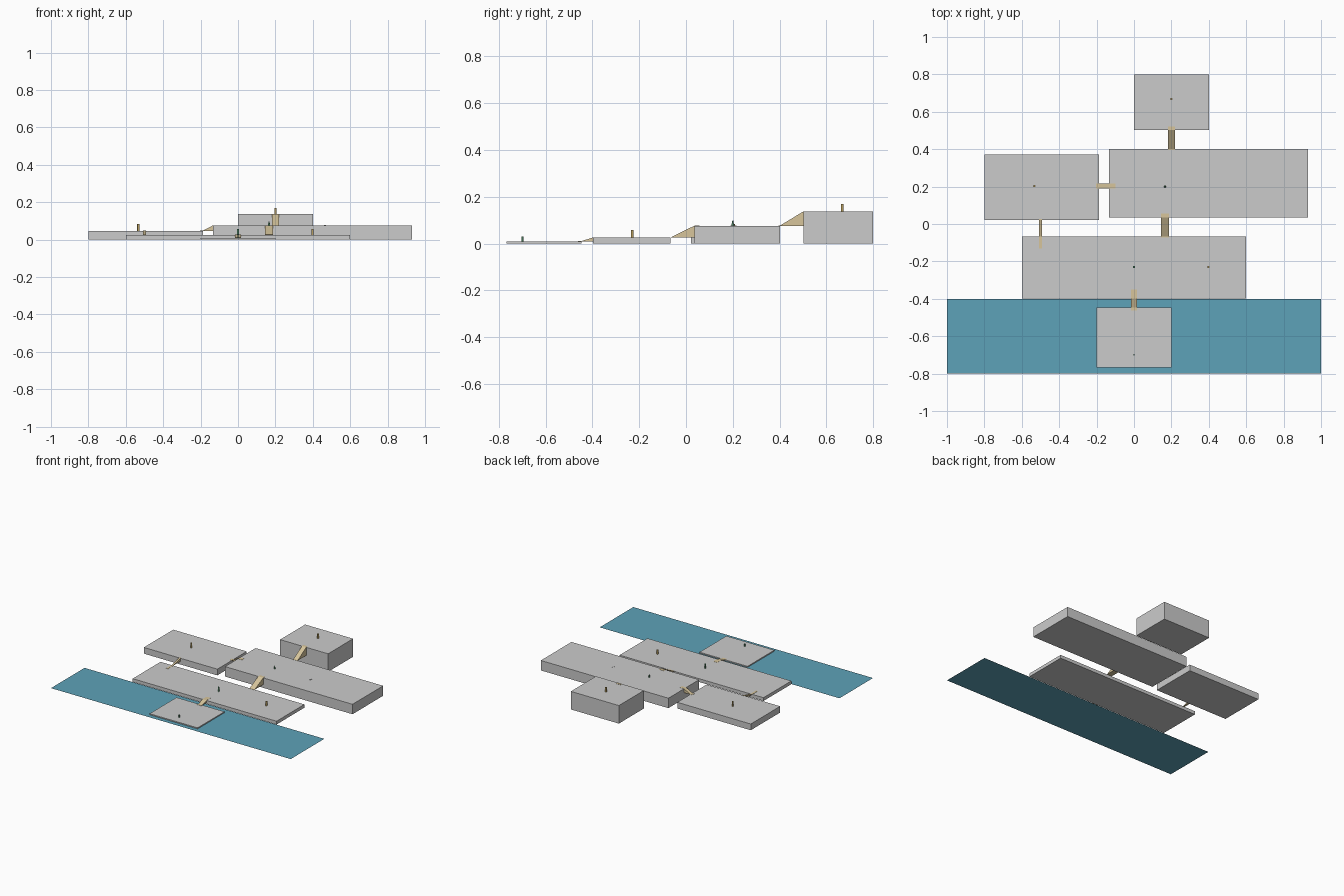
import bpy, bmesh
from mathutils import Vector

if "Cube" in bpy.data.objects:
    bpy.data.objects.remove(bpy.data.objects["Cube"])


def material(name, rgb):
    m = bpy.data.materials.new(name)
    m.diffuse_color = (*rgb, 1)
    m.use_nodes = True
    m.node_tree.nodes["Principled BSDF"].inputs["Base Color"].default_value = m.diffuse_color
    return m


WATER = material("water_blue", (0.11, 0.36, 0.48))
SAND = material("sand", (0.68, 0.56, 0.33))
GREEN = material("green", (0.10, 0.30, 0.16))
GOLD = material("gold", (0.50, 0.36, 0.12))
PALE = material("pale", (0.85, 0.86, 0.88))


def finish(name, bm, mat=None):
    bmesh.ops.recalc_face_normals(bm, faces=bm.faces)
    me = bpy.data.meshes.new(name)
    bm.to_mesh(me)
    bm.free()
    ob = bpy.data.objects.new(name, me)
    bpy.context.collection.objects.link(ob)
    if mat:
        me.materials.append(mat)
    return ob


def box(name, x0, x1, y0, y1, z0, z1, mat=None):
    bm = bmesh.new()
    bmesh.ops.create_cube(bm, size=1)
    for v in bm.verts:
        v.co = Vector(((x0 + x1) / 2 + v.co.x * (x1 - x0),
                       (y0 + y1) / 2 + v.co.y * (y1 - y0),
                       (z0 + z1) / 2 + v.co.z * (z1 - z0)))
    return finish(name, bm, mat)


def ramp(name, axis, centre, width, low_end, low, high, high_end, z0, z1):
    """Wedge from low to high, with a thin landing strip at each end."""
    t = 0.0012
    profile = [(low_end, z0), (low_end, z0 + t), (low, z0 + t), (high, z1 + t),
               (high_end, z1 + t), (high_end, z1), (high, z1), (high, z0)]
    bm = bmesh.new()
    sides = []
    for s in (-0.5, 0.5):
        c = centre + s * width
        sides.append([bm.verts.new((a, c, z) if axis == 'x' else (c, a, z)) for a, z in profile])
    n = len(profile)
    bm.faces.new(sides[0])
    bm.faces.new(sides[1][::-1])
    for i in range(n):
        j = (i + 1) % n
        bm.faces.new((sides[0][i], sides[1][i], sides[1][j], sides[0][j]))
    return finish(name, bm, SAND)


def marker(name, x, y, z, r, h, mat, top=None, segments=12):
    bm = bmesh.new()
    bmesh.ops.create_cone(bm, cap_ends=True, segments=segments, radius1=r,
                          radius2=r if top is None else top, depth=h)
    bmesh.ops.translate(bm, verts=bm.verts, vec=(x, y, z + h / 2))
    return finish(name, bm, mat)


# Flat water sheet
bm = bmesh.new()
bm.faces.new([bm.verts.new(p) for p in ((-1, -0.8, 0), (1, -0.8, 0), (1, -0.4, 0), (-1, -0.4, 0))])
finish("water", bm, WATER)

# Terraces, lowest to highest
box("dock_terrace", -0.2, 0.2, -0.767, -0.447, 0.001, 0.009)
box("shore_terrace", -0.6, 0.6, -0.398, -0.066, 0, 0.025)
box("left_terrace", -0.8, -0.187, 0.021, 0.371, 0, 0.047)
box("main_terrace", -0.134, 0.93, 0.036, 0.401, 0, 0.075)
box("summit_terrace", 0, 0.4, 0.502, 0.8, 0, 0.136)

# Ramps joining the terraces
ramp("dock_ramp", 'y', 0, 0.034, -0.463, -0.447, -0.398, -0.35, 0.009, 0.025)
ramp("left_ramp", 'y', -0.5, 0.015, -0.13, -0.066, 0.021, 0.028, 0.025, 0.047)
ramp("main_ramp", 'y', 0.165, 0.042, -0.071, -0.066, 0.036, 0.057, 0.025, 0.075)
ramp("side_ramp", 'x', 0.203, 0.027, -0.203, -0.187, -0.134, -0.1, 0.047, 0.075)
ramp("summit_ramp", 'y', 0.2, 0.036, 0.395, 0.401, 0.502, 0.52, 0.075, 0.136)

# Small markers standing on the terraces
marker("dock_post", 0, -0.7, 0.009, 0.004, 0.021, GREEN)
marker("shore_green_post", 0, -0.23, 0.025, 0.006, 0.033, GREEN)
marker("shore_gold_post", 0.398, -0.23, 0.025, 0.006, 0.033, GOLD)
marker("left_gold_post", -0.533, 0.203, 0.047, 0.006, 0.036, GOLD)
marker("main_cone", 0.166, 0.2, 0.075, 0.006, 0.023, GREEN, top=0.002)
marker("summit_gold_post", 0.2, 0.668, 0.136, 0.006, 0.034, GOLD)
box("pale_tile", 0.459, 0.470, 0.193, 0.213, 0.075, 0.077, PALE)
